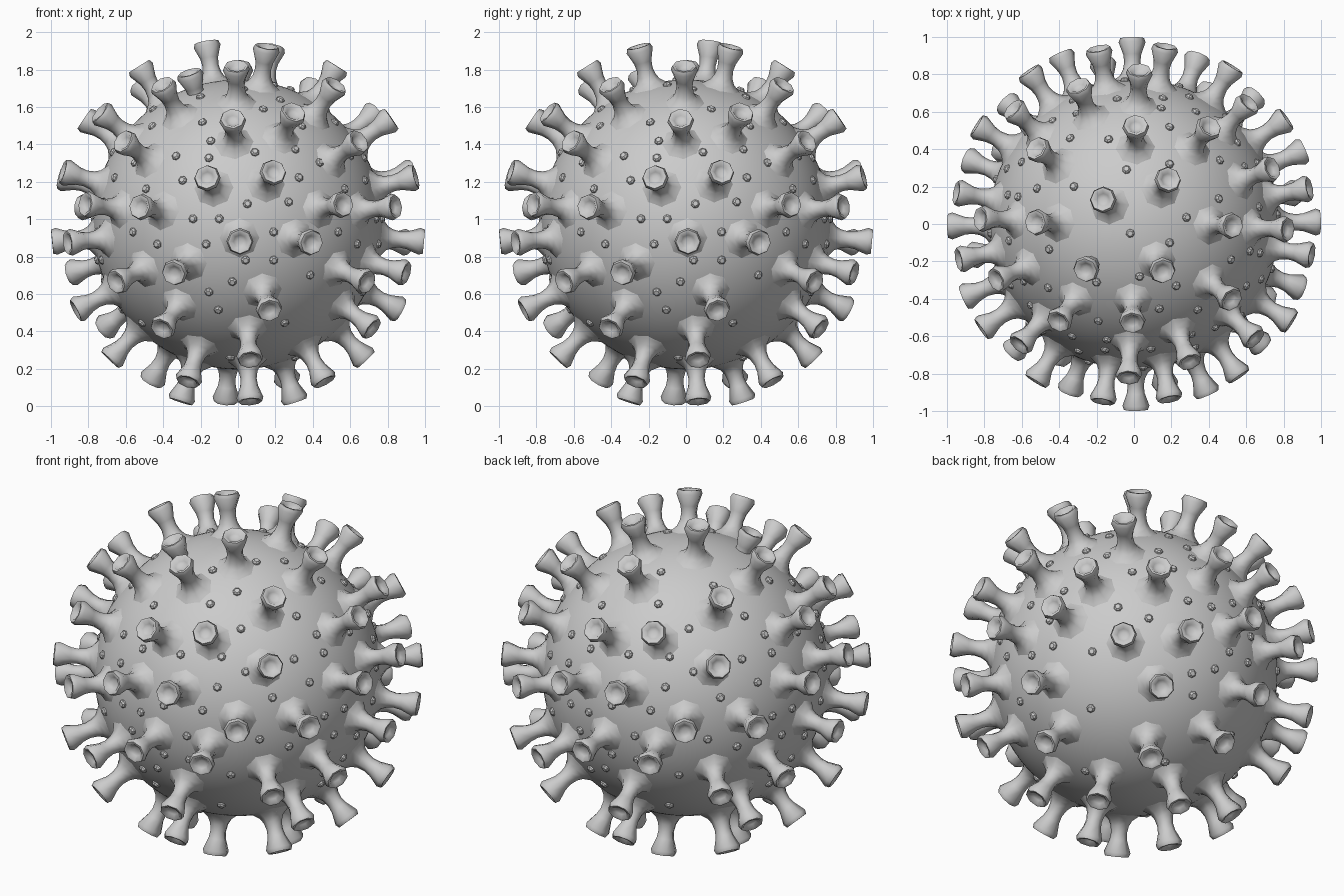
import bpy, bmesh
from math import sin, cos, pi, radians, sqrt
from mathutils import Vector

if "Cube" in bpy.data.objects:
    bpy.data.objects.remove(bpy.data.objects["Cube"])

CENTRE = Vector((0, 0, 0.972))
R_BODY = 0.775


def finish(bm, name, angle):
    bmesh.ops.recalc_face_normals(bm, faces=bm.faces[:])
    me = bpy.data.meshes.new(name)
    bm.to_mesh(me)
    bm.free()
    ob = bpy.data.objects.new(name, me)
    bpy.context.collection.objects.link(ob)
    bpy.ops.object.select_all(action='DESELECT')
    ob.select_set(True)
    bpy.context.view_layer.objects.active = ob
    bpy.ops.object.shade_smooth_by_angle(angle=radians(angle))
    return ob


def add_lathe(bm, direction, profile, sides, shift=0.0):
    """Revolve (distance, radius) points about a line from the centre."""
    d = direction.normalized()
    u = d.orthogonal().normalized()
    v = d.cross(u)
    rings = []
    for dist, rad in profile:
        rings.append([bm.verts.new(CENTRE + d * (dist + shift)
                      + (u * cos(2 * pi * i / sides) + v * sin(2 * pi * i / sides)) * rad)
                      for i in range(sides)])
    for a, b in zip(rings, rings[1:]):
        for i in range(sides):
            j = (i + 1) % sides
            bm.faces.new((a[i], a[j], b[j], b[i]))
    bm.faces.new(rings[-1])
    bm.faces.new(rings[0][::-1])


def quarter_turns(v):
    x, y, z = v
    return [Vector(p) for p in ((x, y, z), (-y, x, z), (-x, -y, z), (y, -x, z))]


# round body
bm = bmesh.new()
bmesh.ops.create_icosphere(bm, subdivisions=5, radius=R_BODY)
bmesh.ops.translate(bm, verts=bm.verts[:], vec=CENTRE)
finish(bm, "body", 40)

# flared spikes with cupped tips: (azimuth from front, elevation), repeated four times
SPIKE = [(0.735, 0.15), (0.775, 0.095), (0.80, 0.065), (0.83, 0.05), (0.87, 0.043),
         (0.91, 0.048), (0.975, 0.072), (0.998, 0.064), (0.997, 0.05),
         (0.978, 0.034), (0.972, 0.015)]
RING_SPIKES = [(-10, 14.7), (11.5, 16.5), (0.6, -5.3), (23.4, -5.6), (-32, 5.5),
               (-21, -15.2), (11, -27.5), (34.6, 6.2), (-43.5, -18), (-29.5, -34),
               (5.4, -46.5), (-30, -57.5), (-2, 34.5), (22, 37), (-43.5, 26.5),
               (-37.8, 48.5), (-1, 58), (12, -71.7)]
# spikes around the top pole: x, y, height, inward shift
TOP_SPIKES = [(-.166, .13, .96, 0), (.182, .238, .94, 0),
              (.152, -.25, .94, 0), (-.257, -.243, .80, -.11)]

bm = bmesh.new()
for az, el in RING_SPIKES:
    a, e = radians(az), radians(el)
    for d in quarter_turns((sin(a) * cos(e), -cos(a) * cos(e), sin(e))):
        add_lathe(bm, d, SPIKE, 8)
for x, y, z, s in TOP_SPIKES:
    add_lathe(bm, Vector((x, y, z)), SPIKE, 8, s)
finish(bm, "spikes", 48)

# small surface bumps: front-view offsets (x, height), repeated four times
BUMP = [(0.76, 0.025), (0.782, 0.023), (0.791, 0.014)]
RING_BUMPS = [(-.33, .365), (-.155, .355), (-.145, .445), (-.19, .545), (-.295, .235),
              (-.49, .19), (.09, .385), (.305, .40), (.435, .33), (.325, .25),
              (.34, .525), (.135, .615), (.05, .11), (.27, .12), (-.24, .03),
              (-.10, .03), (-.56, -.04), (-.17, -.105), (-.43, -.105), (.19, -.04),
              (.04, -.19), (.19, -.19), (.385, -.27), (-.03, -.305), (-.155, -.36),
              (-.105, -.455), (.25, -.525), (-.23, -.62), (-.04, -.71)]
POLE_BUMPS = [(-.02, -.05), (.19, -.1), (-.04, .29), (.28, .035), (.19, .32),
              (-.32, .2), (.03, -.28), (.225, -.33), (-.2, -.31)]

bm = bmesh.new()
for x, z in RING_BUMPS:
    for d in quarter_turns((x, -sqrt(R_BODY ** 2 - x * x - z * z), z)):
        add_lathe(bm, d, BUMP, 7)
for x, y in POLE_BUMPS:
    add_lathe(bm, Vector((x, y, sqrt(R_BODY ** 2 - x * x - y * y))), BUMP, 7)
finish(bm, "surface_bumps", 35)
